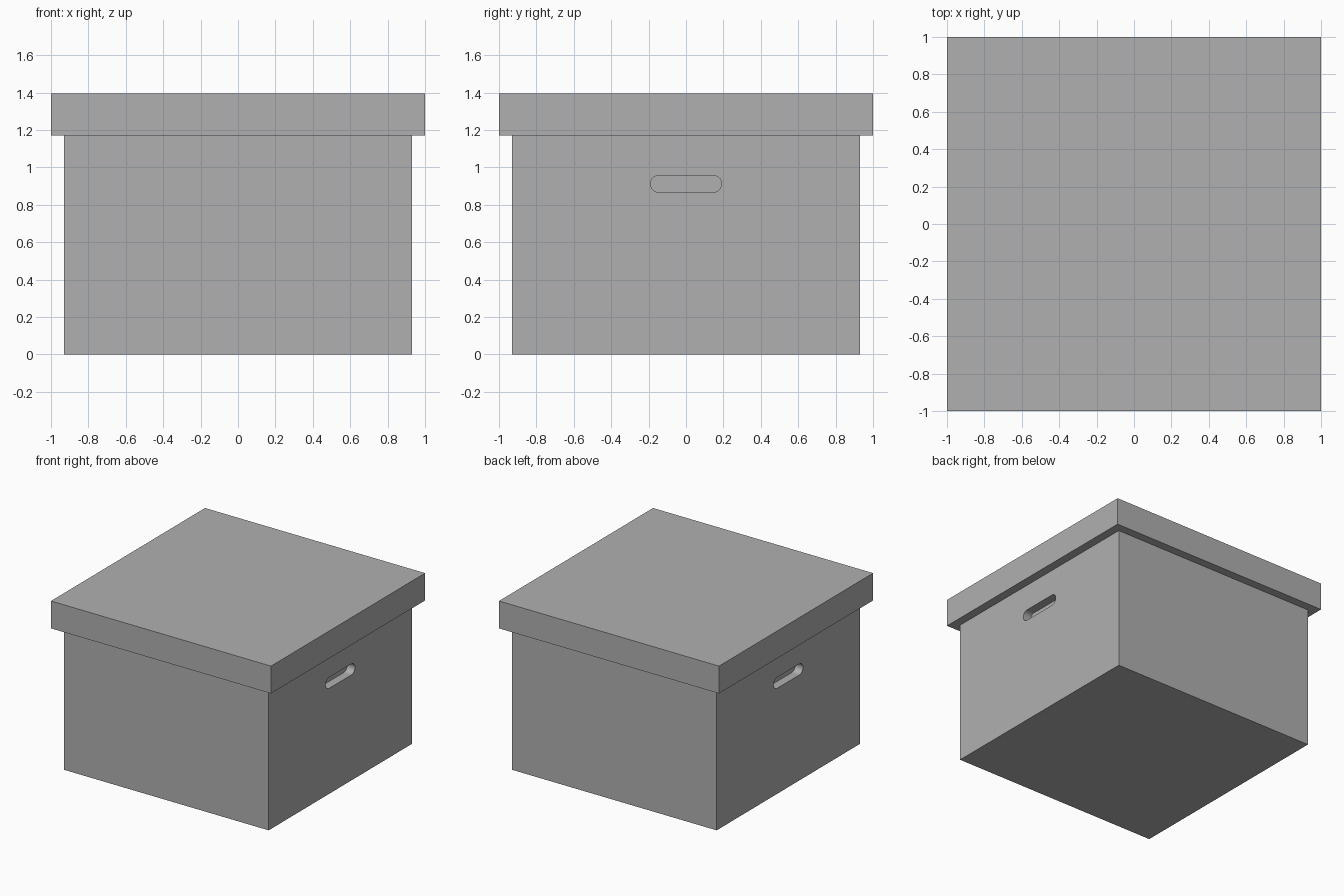
import bpy, bmesh
from math import pi, sin, cos
from mathutils import Matrix

if "Cube" in bpy.data.objects:
    bpy.data.objects.remove(bpy.data.objects["Cube"])

# Darker grey shared by both parts
grey = bpy.data.materials.new("dark_grey")
grey.diffuse_color = (0.435, 0.435, 0.435, 1)
grey.use_nodes = True
grey.node_tree.nodes["Principled BSDF"].inputs["Base Color"].default_value = grey.diffuse_color


def finish(bm, name):
    bmesh.ops.recalc_face_normals(bm, faces=bm.faces)
    mesh = bpy.data.meshes.new(name)
    bm.to_mesh(mesh)
    bm.free()
    mesh.materials.append(grey)
    ob = bpy.data.objects.new(name, mesh)
    bpy.context.collection.objects.link(ob)
    return ob


def box(name, half, z0, z1):
    bm = bmesh.new()
    m = Matrix.Translation((0, 0, (z0 + z1) / 2)) @ Matrix.Diagonal((2 * half, 2 * half, z1 - z0, 1))
    bmesh.ops.create_cube(bm, size=1, matrix=m)
    return finish(bm, name)


def slot(name, x0, x1, half_len, radius, z, steps=10):
    # Stadium outline in the side plane, extruded along x
    bm = bmesh.new()
    verts = []
    for side in (1, -1):
        for i in range(steps + 1):
            a = -pi / 2 + pi * i / steps
            verts.append(bm.verts.new((x0, side * (half_len - radius + radius * cos(a)),
                                       z + side * radius * sin(a))))
    face = bm.faces.new(verts)
    out = bmesh.ops.extrude_face_region(bm, geom=[face])
    moved = [v for v in out["geom"] if isinstance(v, bmesh.types.BMVert)]
    bmesh.ops.translate(bm, verts=moved, vec=(x1 - x0, 0, 0))
    return finish(bm, name)


BODY, LID, RIM, TOP = 0.93, 1.0, 1.17, 1.395
RECESS = 0.07

# Box body and overhanging lid
body = box("box_body", BODY, 0, RIM)
box("box_lid", LID, RIM, TOP)

# Hand-hold recesses on the left and right sides
for side, label in ((1, "right"), (-1, "left")):
    cutter = slot(f"{label}_handle_cutter", side * (BODY - RECESS), side * (BODY + 0.1),
                  0.19, 0.045, 0.912)
    cutter.hide_render = True
    cutter.hide_set(True)
    cut = body.modifiers.new(f"{label}_handle", "BOOLEAN")
    cut.operation = "DIFFERENCE"
    cut.solver = "EXACT"
    cut.object = cutter
